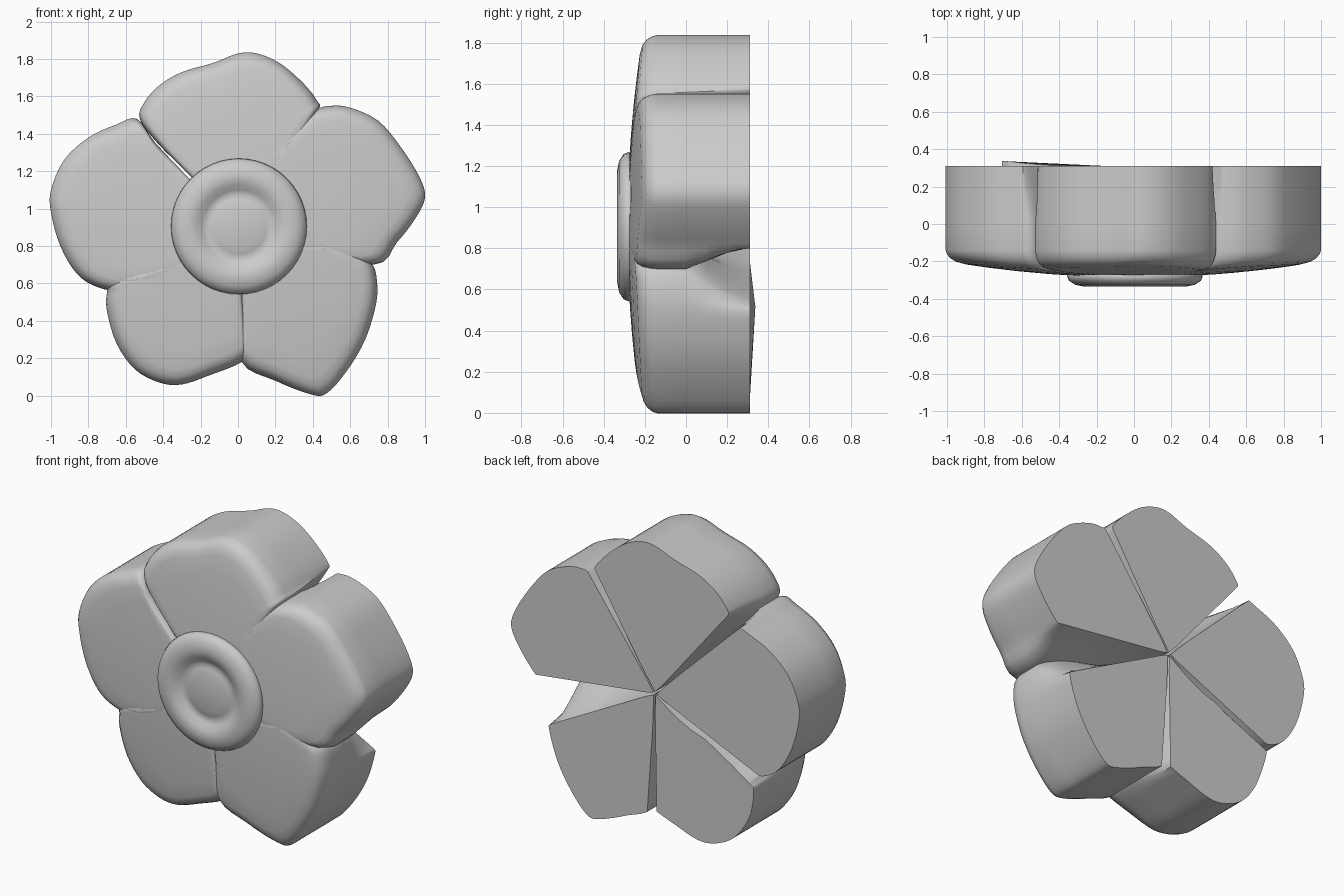
import bpy, bmesh, math
from mathutils import Vector

cube = bpy.data.objects.get("Cube")
if cube:
    bpy.data.objects.remove(cube, do_unlink=True)

CENTRE = Vector((0.0, 0.9))
BACK = 0.31

grey = bpy.data.materials.new("soft_grey")
grey.use_nodes = True
grey.diffuse_color = (0.6, 0.6, 0.6, 1)
grey.node_tree.nodes["Principled BSDF"].inputs["Base Color"].default_value = (0.6, 0.6, 0.6, 1)


def finish(bm, name, angle):
    bmesh.ops.recalc_face_normals(bm, faces=bm.faces)
    mesh = bpy.data.meshes.new(name)
    bm.to_mesh(mesh)
    bm.free()
    mesh.materials.append(grey)
    obj = bpy.data.objects.new(name, mesh)
    bpy.context.collection.objects.link(obj)
    bpy.ops.object.select_all(action='DESELECT')
    obj.select_set(True)
    bpy.context.view_layer.objects.active = obj
    bpy.ops.object.shade_smooth_by_angle(angle=math.radians(angle))
    return obj


def smooth_path(points, steps=4):
    """Curve through the points, starting and ending at the flower centre."""
    pts = [points[0]] + points + [points[-1]]
    out = []
    for a, b, c, d in zip(pts, pts[1:], pts[2:], pts[3:]):
        for k in range(steps):
            t = k / steps
            out.append(0.5 * (2 * b + (c - a) * t + (2 * a - 5 * b + 4 * c - d) * t * t
                              + (3 * b - a - 3 * c + d) * t ** 3))
    return out


def narrowed(p, low, high, amount):
    """Turn a point about the centre into the angle range of the back face."""
    mid = math.radians((low + high) / 2)
    half = math.radians((high - low) / 2)
    ang = math.atan2(p.y, p.x) - mid
    ang = (ang + math.pi) % (2 * math.pi) - math.pi
    ang += (max(-half, min(half, ang)) - ang) * amount
    return Vector((math.cos(ang + mid), math.sin(ang + mid))) * p.length


def petal(name, outline, low, high, lift=0.0):
    pts = [Vector(p) - CENTRE for p in outline]
    mean = sum(pts, Vector((0, 0))) / len(pts)
    root = mean.normalized() * 0.012
    path = smooth_path([root] + pts + [root])
    pivot = mean * 0.42
    bm = bmesh.new()
    rings = []

    def add_ring(coords):
        rings.append([bm.verts.new((p.x + CENTRE.x, y, p.y + CENTRE.y)) for p, y in coords])

    def dome(p):
        return -0.285 + 0.085 * p.length_squared

    # Side wall, tapering towards the back
    for y, amount in ((BACK, 1), (0.2, 0.72), (0.1, 0.35), (0.0, 0)):
        ring = []
        for p in path:
            q = narrowed(p, low, high, amount)
            bump = 0.0
            if y == BACK and lift:
                bump = lift * max(0, -q.x - 0.3) * max(0, 1 - abs(q.y + 0.38) / 0.2)
            ring.append((q, y + bump))
        add_ring(ring)

    # Rounded rim and domed front
    for scale, rise in ((1, 0), (0.99, 0.35), (0.965, 0.7), (0.925, 0.92),
                        (0.86, 1), (0.7, 1), (0.5, 1), (0.25, 1)):
        ring = []
        for p in path:
            w = max(0, min(1, (p.length - 0.35) / 0.45))
            rim = -0.25 + 0.11 * w * w * (3 - 2 * w)
            q = pivot + (p - pivot) * scale
            ring.append((q, rim + (dome(q) - rim) * rise))
        add_ring(ring)

    n = len(path)
    for a, b in zip(rings, rings[1:]):
        for i in range(n):
            j = (i + 1) % n
            bm.faces.new((a[i], a[j], b[j], b[i]))
    tip = bm.verts.new((pivot.x + CENTRE.x, dome(pivot), pivot.y + CENTRE.y))
    for i in range(n):
        bm.faces.new((rings[-1][i], rings[-1][(i + 1) % n], tip))
    bm.faces.new(rings[0])
    return finish(bm, name, 50)


# Five petals
petal("top_petal", [(0.2, 1.2), (0.42, 1.51), (0.42, 1.58), (0.34, 1.68), (0.22, 1.78),
                    (0.1, 1.83), (0.0, 1.83), (-0.13, 1.78), (-0.3, 1.73), (-0.42, 1.66),
                    (-0.5, 1.57), (-0.525, 1.48), (-0.43, 1.35), (-0.24, 1.16)], 58, 129)
petal("right_side_petal", [(0.25, 0.8), (0.72, 0.7), (0.85, 0.82), (0.95, 0.95), (1.0, 1.06),
                           (0.97, 1.17), (0.87, 1.33), (0.75, 1.47), (0.6, 1.54), (0.5, 1.55),
                           (0.42, 1.53), (0.3, 1.44), (0.2, 1.33), (0.17, 1.21)], -7, 54)
petal("left_side_petal", [(-0.25, 1.15), (-0.44, 1.35), (-0.54, 1.48), (-0.65, 1.45),
                          (-0.8, 1.38), (-0.93, 1.26), (-1.0, 1.1), (-1.0, 0.98), (-0.95, 0.8),
                          (-0.86, 0.65), (-0.75, 0.58), (-0.62, 0.56), (-0.45, 0.6),
                          (-0.25, 0.7)], 136, 204)
petal("bottom_left_petal", [(-0.25, 0.74), (-0.66, 0.62), (-0.7, 0.55), (-0.7, 0.45),
                            (-0.65, 0.28), (-0.55, 0.14), (-0.42, 0.07), (-0.3, 0.06),
                            (-0.15, 0.11), (0.02, 0.18), (0.05, 0.25), (0.03, 0.45)],
      209, 269, 0.07)
petal("bottom_right_petal", [(0.02, 0.45), (0.02, 0.18), (0.2, 0.08), (0.38, 0.01), (0.47, 0.01),
                             (0.58, 0.13), (0.68, 0.3), (0.74, 0.5), (0.74, 0.64), (0.71, 0.71),
                             (0.63, 0.77), (0.5, 0.81), (0.35, 0.81)], -86, -28)

# Round centre with a raised ring and a button
profile = [(0.3, -0.2), (0.345, -0.25), (0.363, -0.278), (0.353, -0.303), (0.32, -0.325),
           (0.27, -0.335), (0.225, -0.325), (0.195, -0.303), (0.17, -0.294), (0.147, -0.3),
           (0.12, -0.308), (0.0, -0.31)]
bm = bmesh.new()
verts = [bm.verts.new((r, y, 0)) for r, y in profile]
edges = [bm.edges.new(pair) for pair in zip(verts, verts[1:])]
bmesh.ops.spin(bm, geom=verts + edges, cent=(0, 0, 0), axis=(0, 1, 0),
               angle=2 * math.pi, steps=48)
bmesh.ops.remove_doubles(bm, verts=bm.verts, dist=0.0005)
bmesh.ops.translate(bm, verts=bm.verts, vec=(0.005, 0, 0.905))
finish(bm, "flower_centre", 60)
